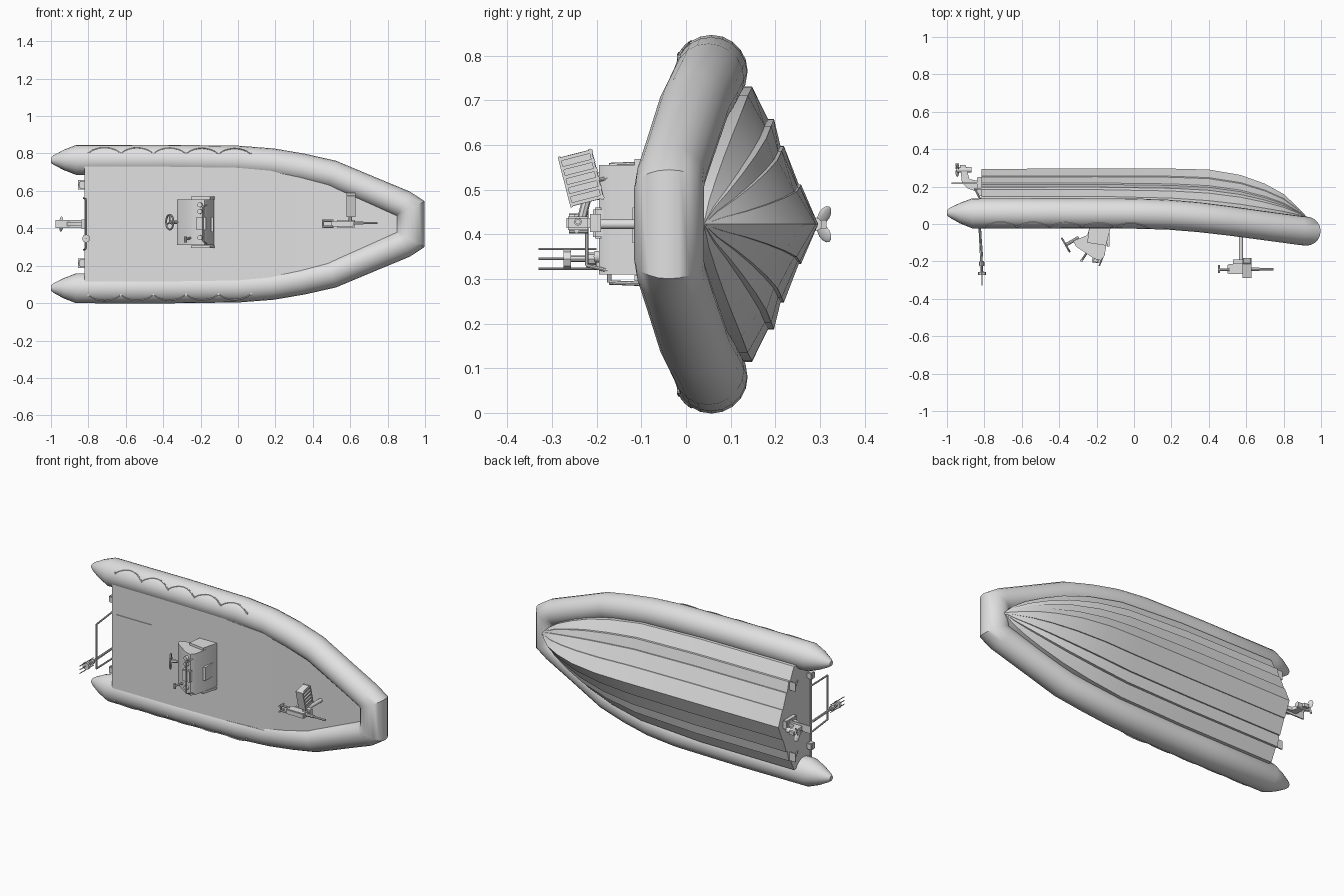
import bpy, bmesh, math
from mathutils import Vector, Matrix

if "Cube" in bpy.data.objects:
    bpy.data.objects.remove(bpy.data.objects["Cube"])

C = 0.4225  # height of the boat's centre plane (boat lies on its side, deck facing -y)
grey = bpy.data.materials.new("light_grey")
grey.diffuse_color = (0.75, 0.75, 0.75, 1)
grey.use_nodes = True
grey.node_tree.nodes["Principled BSDF"].inputs["Base Color"].default_value = grey.diffuse_color


def finish(name, bm, angle=35):
    bmesh.ops.recalc_face_normals(bm, faces=bm.faces[:])
    me = bpy.data.meshes.new(name)
    bm.to_mesh(me)
    bm.free()
    ob = bpy.data.objects.new(name, me)
    bpy.context.collection.objects.link(ob)
    me.materials.append(grey)
    bpy.ops.object.select_all(action='DESELECT')
    ob.select_set(True)
    bpy.context.view_layer.objects.active = ob
    bpy.ops.object.shade_smooth_by_angle(angle=math.radians(angle))
    return ob


def loft(name, rings, closed=True, caps=True, angle=35):
    bm = bmesh.new()
    vs = [[bm.verts.new(p) for p in r] for r in rings]
    n = len(rings[0])
    for a, b in zip(vs, vs[1:]):
        for i in range(n if closed else n - 1):
            j = (i + 1) % n
            bm.faces.new((a[i], a[j], b[j], b[i]))
    if caps:
        bm.faces.new(vs[0])
        bm.faces.new(vs[-1])
    return finish(name, bm, angle)


def box(name, lo, hi, tilt=0, bevel=0):
    lo, hi = Vector(lo), Vector(hi)
    bm = bmesh.new()
    m = Matrix.Translation((lo + hi) / 2) @ Matrix.Rotation(tilt, 4, 'X') @ Matrix.Diagonal((*(hi - lo), 1))
    bmesh.ops.create_cube(bm, size=1, matrix=m)
    if bevel:
        bmesh.ops.bevel(bm, geom=bm.edges[:], offset=bevel, segments=2, affect='EDGES')
    return finish(name, bm)


def rods(name, segs, sides=8):
    # one object made of straight round bars (start, end, radius)
    bm = bmesh.new()
    for a, b, r in segs:
        a, b = Vector(a), Vector(b)
        rot = (b - a).to_track_quat('Z', 'Y').to_matrix().to_4x4()
        bmesh.ops.create_cone(bm, cap_ends=True, segments=sides, radius1=r, radius2=r,
                              depth=(b - a).length, matrix=Matrix.Translation((a + b) / 2) @ rot)
    return finish(name, bm)


def chain(pts, r):
    return [(a, b, r) for a, b in zip(pts, pts[1:])]


def prism(name, prof, z0, z1):
    return loft(name, [[(x, y, z) for x, y in prof] for z in (z0, z1)])


# inflatable collar: x, half width, y, radius; the inner side flattens slightly toward the bow
half = [(-1, .342, .06, .014), (-.985, .342, .06, .026), (-.93, .343, .058, .055), (-.865, .343, .057, .08),
        (-.4, .343, .057, .081), (0, .338, .056, .081), (.18, .325, .05, .08), (.34, .298, .037, .08),
        (.5, .263, .018, .079), (.72, .172, -.012, .078), (.882, .105, -.034, .078), (.92, .08, -.038, .078)]
path = [(x, C + w, y, r) for x, w, y, r in half] + [(x, C - w, y, r) for x, w, y, r in reversed(half)]
rings = []
for i, (x, z, y, r) in enumerate(path):
    p, a, b = path[i], path[max(i - 1, 0)], path[min(i + 1, len(path) - 1)]
    d1 = Vector((p[0] - a[0], p[1] - a[1])) if i else Vector((1, 0))
    d2 = Vector((b[0] - p[0], b[1] - p[1])) if i < len(path) - 1 else Vector((-1, 0))
    d1.normalize()
    d2.normalize()
    t = (d1 + d2).normalized()
    s = 1 / max(t.dot(d1), .6)
    inner = 1 - .08 * min(max((x - .1) / .4, 0), 1)
    ring = []
    for j in range(20):
        k = 2 * math.pi * j / 20
        u = r * s * math.cos(k) * (1 if math.cos(k) > 0 else inner)
        ring.append((x - t.y * u, y + r * math.sin(k), z + t.x * u))
    rings.append(ring)
loft("inflatable_collar", rings, angle=40)

# planked hull: stations of x, keel y, chine y, chine half width
stations = [(-.815, .295, .126, .308), (-.2, .296, .126, .306), (.2, .296, .115, .288), (.4, .291, .1, .252),
            (.57, .262, .082, .204), (.7, .215, .065, .15), (.8, .16, .053, .1), (.87, .095, .045, .052),
            (.92, .042, .04, .002)]
strakes = [(0, 1), (.29, .775), (.29, .745), (.57, .55), (.57, .505), (.765, .42), (.765, .34), (1, .13), (1, 0)]
sections = []
for x, k, c, w in stations:
    side = [(h * w, c + (k - c) * f) for h, f in strakes] + [(w, c - .138 if x < .3 else c - .06)]
    sections.append([(x, y, C + h) for h, y in reversed(side)] + [(x, y, C - h) for h, y in side[1:]])
loft("hull", sections, closed=False, angle=20)

# deck sheet, rising with the collar toward the bow: x, half width, y
edge = [(-.82, .325, -.014), (0, .325, -.015), (.18, .315, -.018), (.34, .29, -.024), (.5, .255, -.033),
        (.72, .165, -.048), (.9, .08, -.06)]
loft("deck", [[(x, y, C + w), (x, y, C - w), (x, y + .013, C - w), (x, y + .013, C + w)] for x, w, y in edge])
box("deck_hatch", (-.79, -.018, .30), (-.555, -.012, .56))

# grab ropes in scallops along both sides
for sgn, label in ((1, "upper"), (-1, "lower")):
    pts = []
    for i in range(41):
        u = i / 8
        d = .038 + .03 * abs(math.sin(math.pi * u)) ** .7 - .006 * i / 40
        pts.append((-.8 + .87 * i / 40, .057 - math.sqrt(.0812 ** 2 - d * d), C + sgn * (.342 + d)))
    rods("grab_rope_" + label, chain(pts, .003), 6)
    rods("rope_anchor_" + label, [(Vector(p) + Vector((0, .006, 0)), Vector(p) - Vector((0, .003, 0)), .006)
                                  for p in pts[::8]])

# steering console
prism("console", [(-.235, -.01), (-.128, -.01), (-.158, -.17), (-.178, -.195), (-.215, -.185), (-.31, -.12),
                  (-.325, -.09), (-.25, -.06)], .31, .555)
for z in (.295, .555):
    prism("console_side_panel", [(-.24, -.02), (-.125, -.02), (-.15, -.115), (-.25, -.1)], z, z + .014)
box("front_hatch", (-.145, -.12, .38), (-.131, -.045, .46))
box("dash_screen", (-.225, -.208, .39), (-.17, -.18, .46), bevel=.004)
rods("gauges", [((-.2, -.18, z), (-.205, -.204, z), .013) for z in (.35, .49, .525)], 12)
rods("windscreen_rail", chain([(-.16, -.16, .315), (-.185, -.222, .33), (-.185, -.222, .515), (-.16, -.16, .53)], .004))
rods("throttle", [((-.25, -.15, .35), (-.28, -.195, .34), .006), ((-.28, -.195, .325), (-.28, -.195, .355), .008)])

# steering wheel
hub, ax = Vector((-.365, -.112, .433)), Vector((-.87, -.5, 0)).normalized()
e1, e2 = Vector((0, 0, 1)), ax.cross(Vector((0, 0, 1)))
rim = [hub + .04 * (e1 * math.cos(a) + e2 * math.sin(a)) for a in (2 * math.pi * i / 16 for i in range(17))]
rods("steering_wheel", chain(rim, .005) + [(hub, rim[i], .004) for i in (0, 5, 11)]
     + [(hub, hub - ax * .08, .009)])

# bow mount with its equipment
rods("bow_post", [((.572, -.03, C), (.572, -.2, C), .011)], 12)
box("mount_cradle", (.53, -.215, .405), (.625, -.19, .445))
box("mount_body", (.5, -.268, .41), (.62, -.215, .44), bevel=.004)
rods("mount_barrel", [((.61, -.242, .428), (.745, -.242, .428), .006), ((.61, -.242, .428), (.67, -.242, .428), .009)])
rods("mount_grips", [((.45, -.245, z), (.51, -.245, z), .006) for z in (.408, .44)]
     + [((.455, -.262, z), (.455, -.22, z), .006) for z in (.408, .44)] + [((.455, -.245, .405), (.455, -.245, .445), .005)])

# slanted supply box: open frame with rungs around a slim core
box("supply_box", (.587, -.27, .47), (.62, -.196, .583), tilt=.25)
for k in range(6):
    z = .476 + k * .0202
    o = (z - .5265) * .25
    box("box_rung", (.58, -.271 - o, z - .004), (.627, -.195 - o, z + .004), tilt=.25)
for o in (-.037, .032):
    box("box_rail", (.58, -.236 + o, .468 + o * .25), (.627, -.23 + o, .585 + o * .25), tilt=.25)
rods("box_arm", [((.6, -.235, .43), (.6, -.222, .48), .01)])

# stern rail and antenna mast
rods("stern_rail", chain([(-.825, 0, .285), (-.812, -.172, .292), (-.812, -.172, .555), (-.825, 0, .562)], .005))
rods("antenna_mast", [((-.825, -.01, .345), (-.812, -.27, .345), .007), ((-.815, -.2, .345), (-.813, -.225, .345), .014),
                      ((-.812, -.257, .345), (-.812, -.274, .345), .022)])
rods("antennas", [((-.812, -.2, z), (-.812, -.33, z), .0025) for z in (.323, .345, .367)])

# stern drive
box("drive_bracket", (-.84, .15, C - .025), (-.81, .25, C + .025), bevel=.004)
prism("drive_leg", [(-.83, .17), (-.89, .19), (-.92, .22), (-.93, .315), (-.9, .315), (-.88, .24), (-.83, .23)],
      C - .01, C + .01)
box("anti_splash_plate", (-.975, .215, C - .022), (-.83, .222, C + .022))
rods("gearcase", [((-.87, .29, C), (-.95, .29, C), .015)], 12)
bm = bmesh.new()
for k in range(3):
    m = (Matrix.Translation((-.945, .298, C)) @ Matrix.Rotation(k * 2 * math.pi / 3 + math.pi / 2, 4, 'X')
         @ Matrix.Translation((0, 0, .023)) @ Matrix.Rotation(.6, 4, 'Z') @ Matrix.Diagonal((.004, .016, .023, 1)))
    bmesh.ops.create_uvsphere(bm, u_segments=10, v_segments=6, radius=1, matrix=m)
finish("propeller", bm)

# trim tabs and deck cleats at the stern
for s in (1, -1):
    z = C + s * .21
    box("trim_tab", (-.855, .185, z - .025), (-.81, .192, z + .025))
    rods("trim_strut", [((-.85, .187, z), (-.81, .11, z), .005)])
    box("stern_cleat", (-.85, -.005, z - .02), (-.815, .03, z + .02), bevel=.005)
